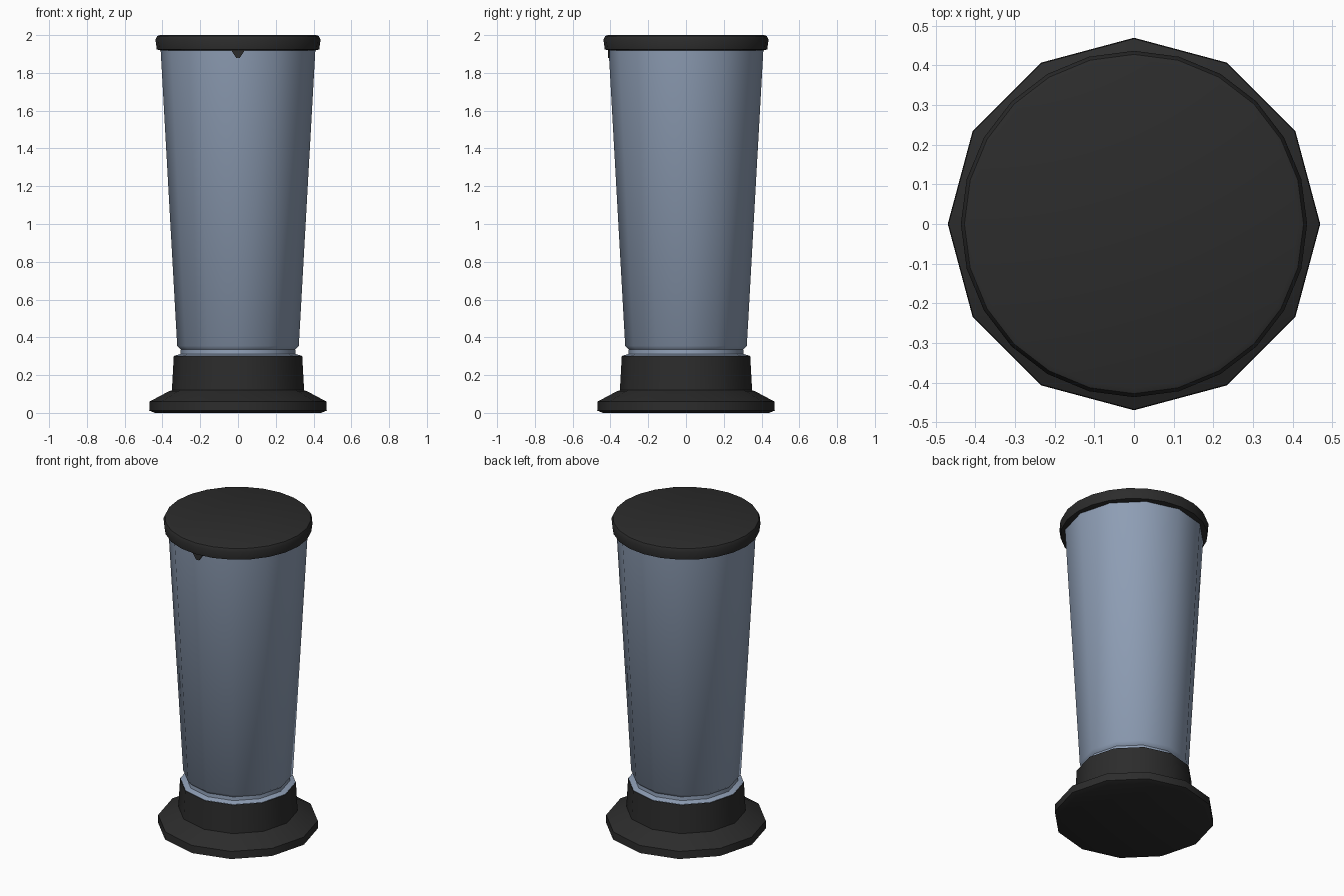
import bpy, bmesh, math

cube = bpy.data.objects.get("Cube")
if cube:
    bpy.data.objects.remove(cube, do_unlink=True)


def make_material(name, colour):
    mat = bpy.data.materials.new(name)
    mat.use_nodes = True
    mat.diffuse_color = (*colour, 1)
    mat.node_tree.nodes["Principled BSDF"].inputs["Base Color"].default_value = (*colour, 1)
    return mat


def finish(name, bm, mat, angle):
    bmesh.ops.recalc_face_normals(bm, faces=bm.faces)
    mesh = bpy.data.meshes.new(name)
    bm.to_mesh(mesh)
    bm.free()
    mesh.materials.append(mat)
    obj = bpy.data.objects.new(name, mesh)
    bpy.context.collection.objects.link(obj)
    bpy.ops.object.select_all(action='DESELECT')
    obj.select_set(True)
    bpy.context.view_layer.objects.active = obj
    bpy.ops.object.shade_smooth_by_angle(angle=math.radians(angle))
    return obj


def turned(name, profile, sides, mat, angle=40):
    """Closed solid of revolution from (radius, height) points, bottom to top."""
    bm = bmesh.new()
    rings = []
    for r, z in profile:
        rings.append([bm.verts.new((r * math.cos(math.tau * i / sides),
                                    r * math.sin(math.tau * i / sides), z))
                      for i in range(sides)])
    for low, high in zip(rings, rings[1:]):
        for i in range(sides):
            j = (i + 1) % sides
            bm.faces.new((low[i], low[j], high[j], high[i]))
    bm.faces.new(rings[0][::-1])
    bm.faces.new(rings[-1])
    return finish(name, bm, mat, angle)


black = make_material("matte black", (0.025, 0.025, 0.025))
blue = make_material("grey blue", (0.27, 0.34, 0.46))

# Flared foot with a straight collar
turned("base", [(0.44, 0), (0.47, 0.012), (0.468, 0.06), (0.365, 0.115),
                (0.35, 0.12), (0.34, 0.30)], 12, black)

# Tapered cup with a ledge and a narrow neck above the collar
turned("cup", [(0.337, 0.29), (0.337, 0.302), (0.305, 0.312), (0.303, 0.335),
               (0.322, 0.355), (0.41, 1.93)], 12, blue)

# Rounded lid
turned("lid", [(0.405, 1.918), (0.43, 1.924), (0.437, 1.975),
               (0.428, 1.995), (0.415, 2.0)], 24, black)

# Small tab under the front of the lid
bm = bmesh.new()
outline = [(-0.04, 1.925), (-0.01, 1.88), (0.01, 1.88), (0.04, 1.925)]
tab = bm.faces.new([bm.verts.new((x, -0.413, z)) for x, z in outline])
extruded = bmesh.ops.extrude_face_region(bm, geom=[tab])
for v in extruded["geom"]:
    if isinstance(v, bmesh.types.BMVert):
        v.co.y += 0.009
finish("lid_tab", bm, black, 30)
